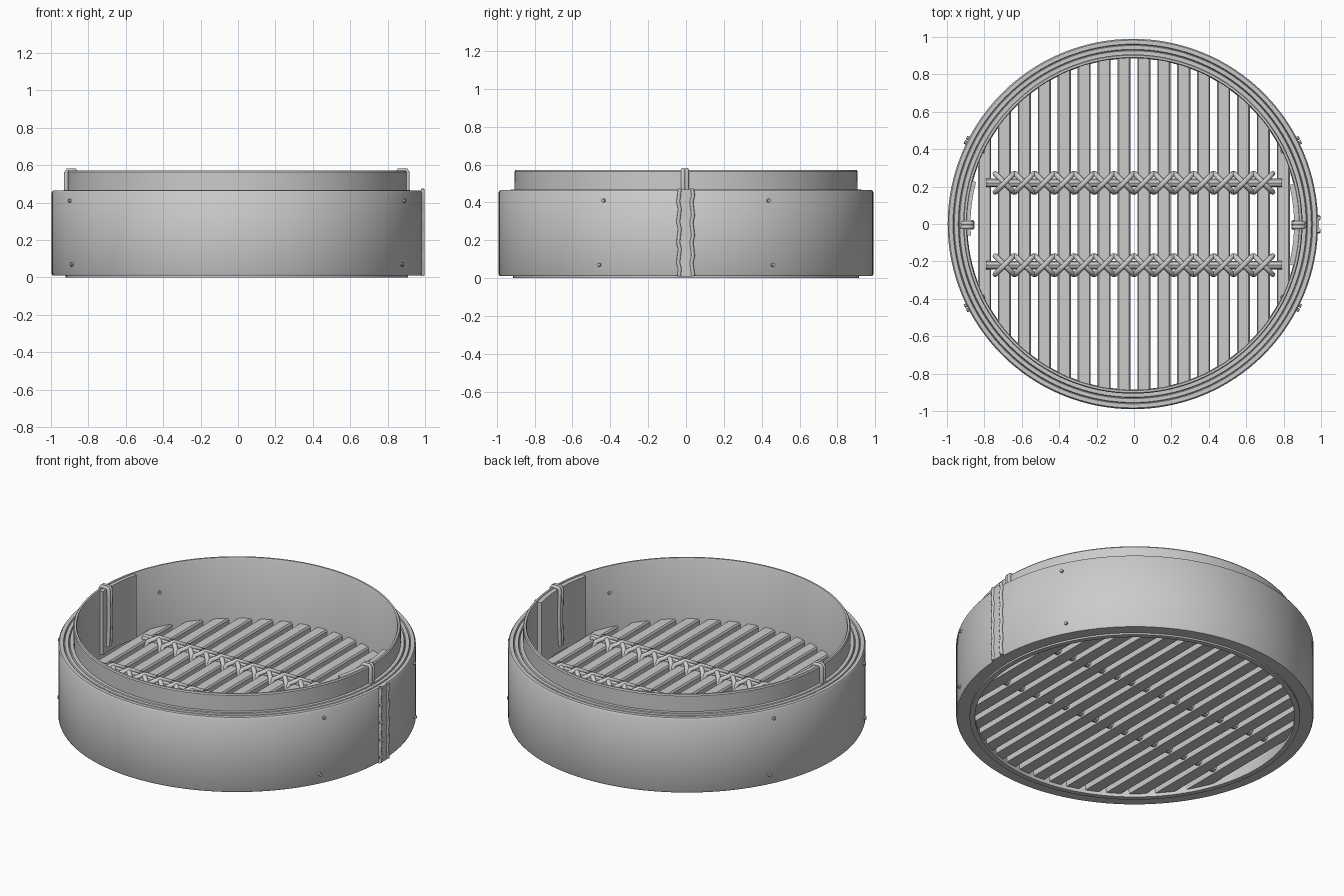
import bpy, bmesh, math
from mathutils import Vector

if "Cube" in bpy.data.objects:
    bpy.data.objects.remove(bpy.data.objects["Cube"], do_unlink=True)

CX = -0.006          # axis of the basket
FLOOR = 0.20         # top of the slats
bamboo = bpy.data.materials.new("plain grey bamboo")
bamboo.use_nodes = True
GREY = (0.6, 0.6, 0.6, 1)
bamboo.diffuse_color = GREY
bamboo.node_tree.nodes["Principled BSDF"].inputs["Base Color"].default_value = GREY


def finish(name, bm, smooth=True):
    bmesh.ops.recalc_face_normals(bm, faces=bm.faces)
    me = bpy.data.meshes.new(name)
    bm.to_mesh(me)
    bm.free()
    me.materials.append(bamboo)
    ob = bpy.data.objects.new(name, me)
    bpy.context.collection.objects.link(ob)
    if smooth:
        bpy.ops.object.select_all(action='DESELECT')
        ob.select_set(True)
        bpy.context.view_layer.objects.active = ob
        bpy.ops.object.shade_smooth_by_angle(angle=math.radians(35))
    return ob


def sweep(name, profile, start=0.0, end=360.0, steps=128):
    """Turn a closed (radius, z) profile about the basket axis."""
    bm = bmesh.new()
    full = end - start >= 360
    rows = []
    for i in range(steps if full else steps + 1):
        a = math.radians(start + (end - start) * i / steps)
        rows.append([bm.verts.new((CX + r * math.cos(a), r * math.sin(a), z)) for r, z in profile])
    n = len(profile)
    for i in range(steps):
        p, q = rows[i], rows[(i + 1) % len(rows)]
        for j in range(n):
            k = (j + 1) % n
            bm.faces.new((p[j], p[k], q[k], q[j]))
    if not full:
        bm.faces.new(rows[0])
        bm.faces.new(rows[-1][::-1])
    return finish(name, bm)


def band(r0, r1, z0, z1):
    return [(r0, z0), (r1, z0), (r1, z1), (r0, z1)]


def add_rod(bm, a, b, r, sides=8):
    a, b = Vector(a), Vector(b)
    d = b - a
    m = d.to_track_quat('Z', 'Y').to_matrix().to_4x4()
    m.translation = (a + b) / 2
    bmesh.ops.create_cone(bm, cap_ends=True, segments=sides, radius1=r, radius2=r,
                          depth=d.length, matrix=m)


def cords(name, paths, r):
    """Round cords along point lists."""
    cu = bpy.data.curves.new(name, 'CURVE')
    cu.dimensions = '3D'
    cu.bevel_depth = r
    cu.bevel_resolution = 2
    cu.use_fill_caps = True
    for pts in paths:
        s = cu.splines.new('POLY')
        s.points.add(len(pts) - 1)
        for p, co in zip(s.points, pts):
            p.co = (*co, 1)
    cu.materials.append(bamboo)
    ob = bpy.data.objects.new(name, cu)
    bpy.context.collection.objects.link(ob)


# Outer wall with layered, grooved top edge
sweep("outer_wall", [(0.90, 0.01), (0.985, 0.01), (0.99, 0.02), (0.99, 0.455), (0.983, 0.465),
                     (0.962, 0.465), (0.958, 0.457), (0.954, 0.465), (0.934, 0.465),
                     (0.930, 0.457), (0.926, 0.468), (0.90, 0.468)])
# Thin inner ring standing above the outer wall
sweep("inner_ring", [(0.887, 0.02), (0.905, 0.02), (0.907, 0.564), (0.902, 0.571),
                     (0.891, 0.571), (0.887, 0.564)])
sweep("foot_hoop", band(0.885, 0.915, 0.0, 0.03))

# Overlapping ends of the inner ring
sweep("left_overlap_plate", band(0.862, 0.889, FLOOR - 0.02, 0.567), -14.5, 14, 12)
sweep("right_overlap_plate", band(0.868, 0.889, FLOOR - 0.02, 0.567), 165, 184, 8)

# Seam strip on the outer wall, edged with two uneven stitched beads
sweep("seam_strip", band(0.985, 0.996, 0.008, 0.468), -2.6, 2.1, 6)
beads = []
for k, y in enumerate((-0.037, 0.033)):
    beads.append([(0.988, y + 0.005 * math.sin(i * 2.1 + k), 0.012 + i * 0.0355) for i in range(14)])
cords("seam_beads", beads, 0.010)

# Lashings looped over the inner ring
loops = []
for s in (-1, 1):
    for y in (-0.016, 0.004):
        x = lambda r: CX + s * r
        loops.append([(x(0.913), y, 0.466), (x(0.913), y, 0.560), (x(0.905), y, 0.573),
                      (x(0.866), y, 0.573), (x(0.858), y, 0.560), (x(0.858), y + 0.006, 0.38),
                      (x(0.858), y - 0.004, 0.22)])
cords("ring_lashings", loops, 0.011)

# Floor slats, trimmed to the round wall
PITCH = 0.1065
slat_x = [0.053 + PITCH * k for k in range(-8, 8)]
bm = bmesh.new()
for x in slat_x:
    ends = []
    for s in (-1, 1):
        ring = []
        for dx, z in ((-0.035, 0.02), (0.035, 0.02), (0.035, FLOOR - 0.01), (0.028, FLOOR),
                      (-0.028, FLOOR), (-0.035, FLOOR - 0.01)):
            y = math.sqrt(max(0.0, 0.893 ** 2 - (x + dx - CX) ** 2))
            ring.append(bm.verts.new((x + dx, s * y, z)))
        ends.append(ring)
    a, b = ends
    for j in range(6):
        k = (j + 1) % 6
        bm.faces.new((a[j], a[k], b[k], b[j]))
    bm.faces.new(a)
    bm.faces.new(b[::-1])
finish("floor_slats", bm, smooth=False)

# Cross rods that tie the slats together
bm = bmesh.new()
for y in (-0.22, 0.22):
    for z in (0.05, FLOOR + 0.002):
        add_rod(bm, (-0.79, y, z), (0.79, y, z), 0.022)
finish("cross_rods", bm)

# X-shaped lashings over each slat
crosses = []
for y in (-0.22, 0.22):
    for x in slat_x[1:-1]:
        for s in (-1, 1):
            lift = 0.003 * s
            crosses.append([(x - 0.05, y - s * 0.05, FLOOR - 0.03), (x - 0.042, y - s * 0.042, FLOOR + 0.008),
                            (x, y, FLOOR + 0.026 + lift),
                            (x + 0.042, y + s * 0.042, FLOOR + 0.008), (x + 0.05, y + s * 0.05, FLOOR - 0.03)])
cords("slat_lashings", crosses, 0.014)

# Small pins through both walls
bm = bmesh.new()
for sx in (-1, 1):
    for sy in (-1, 1):
        for z, lean in ((0.41, 26), (0.07, 27.5)):
            a = math.radians(lean)
            d = Vector((sx * math.cos(a), sy * math.sin(a), 0))
            c = Vector((CX, 0, z))
            inner = 0.88 if z > FLOOR else 0.95
            add_rod(bm, c + d * inner, c + d * 1.003, 0.010)
finish("wall_pins", bm)
